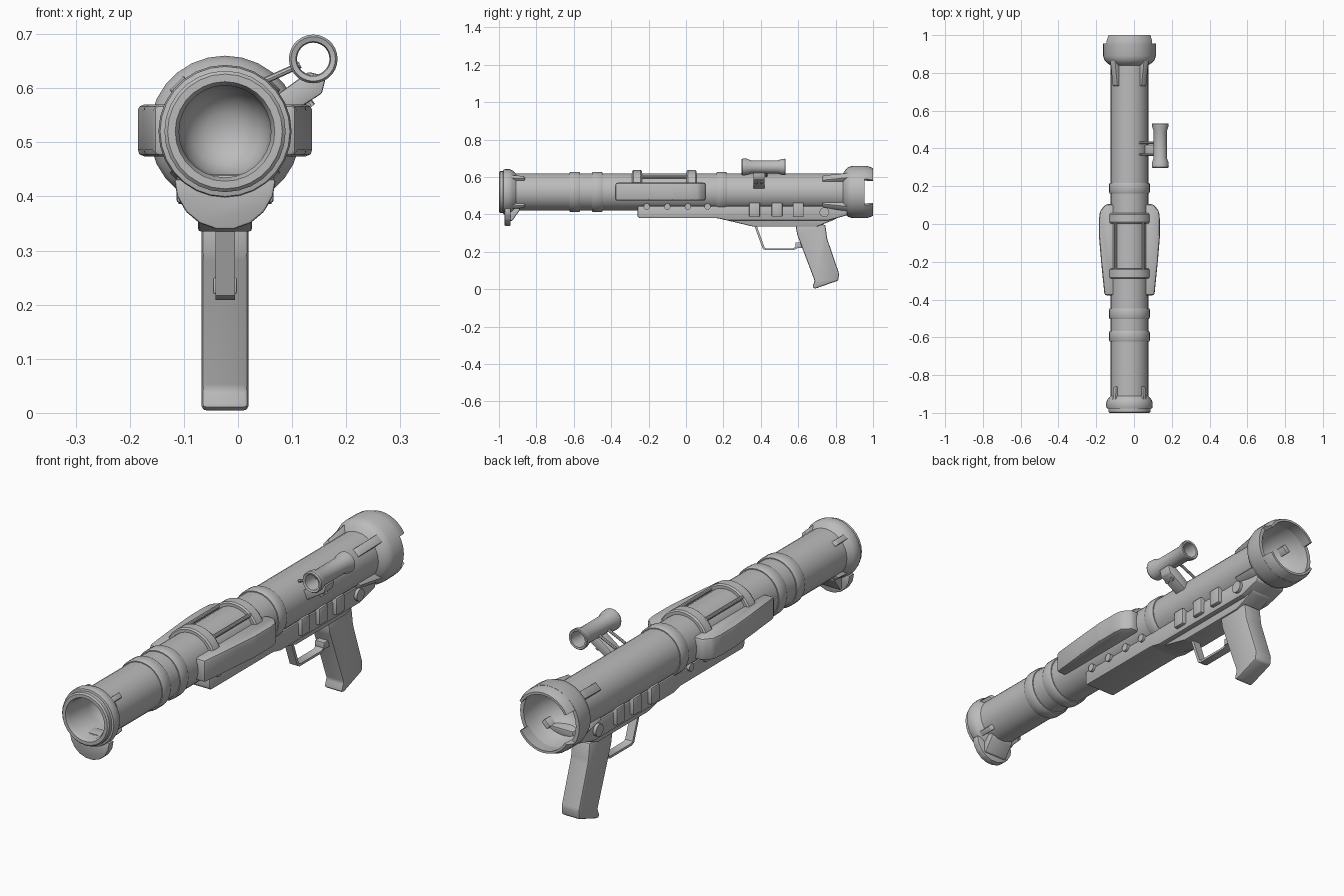
import bpy, bmesh, math
from mathutils import Matrix, Vector

if "Cube" in bpy.data.objects:
    bpy.data.objects.remove(bpy.data.objects["Cube"])

AX, AZ = -0.024, 0.52          # tube axis
TUBE = 0.10                    # tube radius

grey = bpy.data.materials.new("plain_grey")
grey.use_nodes = True
grey.diffuse_color = (0.5, 0.5, 0.5, 1)
grey.node_tree.nodes["Principled BSDF"].inputs["Base Color"].default_value = (0.5, 0.5, 0.5, 1)


def finish(name, bm, angle=35):
    bmesh.ops.remove_doubles(bm, verts=bm.verts, dist=1e-5)
    bmesh.ops.recalc_face_normals(bm, faces=bm.faces)
    mesh = bpy.data.meshes.new(name)
    bm.to_mesh(mesh)
    bm.free()
    mesh.materials.append(grey)
    ob = bpy.data.objects.new(name, mesh)
    bpy.context.collection.objects.link(ob)
    bpy.ops.object.select_all(action='DESELECT')
    ob.select_set(True)
    bpy.context.view_layer.objects.active = ob
    bpy.ops.object.shade_smooth_by_angle(angle=math.radians(angle))
    return ob


def lathe(name, profile, closed=True, start=0, end=360, cx=AX, cz=AZ, steps=28):
    """Turn a (radius, y) profile around a line parallel to y."""
    bm = bmesh.new()
    full = end - start == 360
    rows = []
    for i in range(steps + (0 if full else 1)):
        a = math.radians(start + (end - start) * i / steps)
        rows.append([bm.verts.new((cx + r * math.cos(a), y, cz + r * math.sin(a)))
                     for r, y in profile])
    n = len(profile)
    for i in range(steps):
        a, b = rows[i], rows[(i + 1) % len(rows)]
        for j in range(n if closed else n - 1):
            k = (j + 1) % n
            quad = [a[j], a[k], b[k], b[j]]
            if profile[j][0] == 0:
                quad.pop(0)
            elif profile[k][0] == 0:
                quad.pop(1)
            bm.faces.new(quad)
    if not full:
        bm.faces.new(rows[0])
        bm.faces.new(rows[-1])
    return finish(name, bm)


def prism(name, pts, axis, lo, hi, bevel=0.0, turn=0):
    """Extrude a flat outline along x, y or z; turn spins it about the tube axis."""
    place = {"x": lambda p, t: (t, p[0], p[1]),
             "y": lambda p, t: (p[0], t, p[1]),
             "z": lambda p, t: (p[0], p[1], t)}[axis]
    bm = bmesh.new()
    a = [bm.verts.new(place(p, lo)) for p in pts]
    b = [bm.verts.new(place(p, hi)) for p in pts]
    bm.faces.new(a)
    bm.faces.new(b)
    for i in range(len(pts)):
        k = (i + 1) % len(pts)
        bm.faces.new((a[i], a[k], b[k], b[i]))
    bmesh.ops.recalc_face_normals(bm, faces=bm.faces)
    if bevel:
        bmesh.ops.bevel(bm, geom=bm.edges[:], offset=bevel, segments=2,
                        affect='EDGES', profile=0.5, clamp_overlap=True)
    if turn:
        bmesh.ops.transform(bm, matrix=Matrix.Rotation(math.radians(turn), 4, 'Y'), verts=bm.verts)
        bmesh.ops.translate(bm, vec=(AX, 0, AZ), verts=bm.verts)
    return finish(name, bm)


def box(name, x, y, z, bevel=0.0):
    return prism(name, [(x[0], y[0]), (x[1], y[0]), (x[1], y[1]), (x[0], y[1])],
                 "z", z[0], z[1], bevel)


def rod(name, p, q, r, sides=10):
    p, q = Vector(p), Vector(q)
    bm = bmesh.new()
    bmesh.ops.create_cone(bm, cap_ends=True, segments=sides, radius1=r, radius2=r,
                          depth=(q - p).length)
    turn = (q - p).to_track_quat('Z', 'Y').to_matrix().to_4x4()
    bmesh.ops.transform(bm, matrix=Matrix.Translation((p + q) / 2) @ turn, verts=bm.verts)
    return finish(name, bm)


# Main tube with muzzle, bore, flared rear bell and dished exhaust
lathe("main_tube", [
    (0, -0.75), (0.035, -0.756), (0.062, -0.775), (0.08, -0.81), (0.085, -0.86),
    (0.085, -0.985), (0.092, -1), (0.106, -1), (0.112, -0.994), (0.112, -0.978),
    (0.12, -0.976), (0.123, -0.965), (0.123, -0.945), (0.117, -0.93), (TUBE, -0.91),
    (TUBE, 0.84), (0.118, 0.852), (0.133, 0.868), (0.14, 0.89), (0.14, 0.955),
    (0.124, 0.955), (0.12, 0.92), (0.105, 0.86), (0.07, 0.815), (0.035, 0.797), (0, 0.79)],
    closed=False)

# Rear lips above and below the exhaust
for side, start in (("upper", 30), ("lower", 210)):
    lathe(side + "_rear_lip", [(0.139, 0.945), (0.139, 0.97), (0.128, 1), (0.118, 1),
                               (0.122, 0.945)], start=start, end=start + 120, steps=12)

# Clamp bands round the tube
for i, y in enumerate((-0.595, -0.475, 0.19)):
    lathe(f"tube_band_{i + 1}", [(0.095, y - 0.028), (0.104, y - 0.028), (0.108, y - 0.02),
                                 (0.108, y + 0.02), (0.104, y + 0.028), (0.095, y + 0.028)])

# Raised straps over the carry section, joined by rods
for i, y in enumerate((-0.262, 0.03)):
    lathe(f"top_strap_{i + 1}", [(0.095, y - 0.027), (0.112, y - 0.027), (0.117, y - 0.02),
                                 (0.117, y + 0.02), (0.112, y + 0.027), (0.095, y + 0.027)],
          start=15, end=165, steps=16)
for side, s in (("left", 1), ("right", -1)):
    rod(side + "_strap_rod", (AX + s * 0.073, -0.25, AZ + 0.081),
        (AX + s * 0.073, 0.02, AZ + 0.081), 0.008)

# Fins at the muzzle and at the bell, four of each
for i in range(4):
    turn = 45 + 90 * i
    prism(f"muzzle_fin_{i + 1}", [(-0.95, 0.09), (-0.95, 0.117), (-0.87, 0.112), (-0.855, 0.09)],
          "x", -0.011, 0.011, 0.002, turn)
    prism(f"bell_fin_{i + 1}", [(0.725, 0.09), (0.735, 0.109), (0.83, 0.122), (0.88, 0.13),
                                (0.88, 0.09)], "x", -0.018, 0.018, 0.003, turn)

# Rounded lug under the muzzle, with a sloping web behind it
arc = [(AX + 0.094 * math.cos(math.radians(a)), 0.432 + 0.094 * math.sin(math.radians(a)))
       for a in range(180, 361, 20)]
prism("muzzle_lug", arc, "y", -0.97, -0.937, 0.005)
prism("lug_web", [(-0.945, 0.44), (-0.945, 0.365), (-0.93, 0.365), (-0.89, 0.42), (-0.89, 0.44)],
      "x", AX - 0.055, AX + 0.055, 0.005)

# Lower rail and the deeper trigger housing
prism("lower_rail", [(-0.26, 0.445), (-0.26, 0.39), (-0.25, 0.38), (0.17, 0.38), (0.22, 0.368),
                     (0.76, 0.368), (0.86, 0.395), (0.87, 0.445)],
      "x", AX - 0.073, AX + 0.073, 0.008)
prism("trigger_housing", [(0.16, 0.4), (0.17, 0.38), (0.36, 0.335), (0.70, 0.335),
                          (0.80, 0.375), (0.82, 0.4)], "x", AX - 0.05, AX + 0.05, 0.006)

for side, s in (("left", 1), ("right", -1)):
    # Swollen side panel: plan outline with rounded edges
    plan = [(0.08, 0.105), (0.125, 0.105), (0.156, 0.07), (0.161, 0.03), (0.161, -0.07),
            (0.15, -0.2), (0.132, -0.378), (0.08, -0.378)]
    prism(side + "_side_panel", [(AX + s * x, y) for x, y in plan], "z", 0.474, 0.57, 0.012)
    # Rail studs, vent blocks and pivot pin
    for i, y in enumerate((-0.21, -0.10, 0.01, 0.115)):
        rod(f"{side}_rail_stud_{i + 1}", (AX + s * 0.05, y, 0.442),
            (AX + s * 0.084, y, 0.442), 0.017, 12)
    for i, y in enumerate((0.367, 0.487, 0.6)):
        xs = sorted((AX + s * 0.05, AX + s * 0.09))
        box(f"{side}_vent_block_{i + 1}", xs, (y - 0.029, y + 0.029), (0.388, 0.462), 0.006)
    rod(side + "_pivot_pin", (AX + s * 0.05, 0.74, 0.412), (AX + s * 0.086, 0.74, 0.412), 0.026, 16)

# Raked pistol grip
prism("pistol_grip", [(0.585, 0.345), (0.745, 0.345), (0.755, 0.27), (0.818, 0.085),
                      (0.815, 0.047), (0.69, 0.003), (0.675, 0.01), (0.688, 0.045),
                      (0.595, 0.29)], "x", AX - 0.043, AX + 0.043, 0.012)

# Trigger guard strip and its rear tab
outer = [(0.365, 0.34), (0.41, 0.217), (0.425, 0.209), (0.575, 0.209), (0.625, 0.235)]
inner = [(0.62, 0.246), (0.572, 0.219), (0.428, 0.219), (0.42, 0.224), (0.378, 0.34)]
prism("trigger_guard", outer + inner, "x", AX - 0.018, AX + 0.018)
box("guard_tab", (AX - 0.022, AX + 0.022), (0.585, 0.63), (0.22, 0.25), 0.003)

# Hollow sight tube with flared ends
lathe("sight_tube", [(0.032, 0.3), (0.041, 0.297), (0.045, 0.303), (0.044, 0.325), (0.035, 0.35),
                     (0.035, 0.49), (0.043, 0.515), (0.044, 0.53), (0.041, 0.533), (0.033, 0.532),
                     (0.03, 0.48), (0.03, 0.36)], cx=0.139, cz=0.654)

# Sight bracket, stay rods and bolts
prism("sight_bracket", [(0.04, 0.56), (0.06, 0.53), (0.1, 0.555), (0.155, 0.59), (0.163, 0.622),
                        (0.13, 0.63), (0.075, 0.59)], "y", 0.36, 0.42, 0.004)
for i, y in enumerate((0.368, 0.43)):
    rod(f"sight_stay_{i + 1}", (0.03, y, 0.605), (0.115, y, 0.643), 0.006, 8)
for i, y in enumerate((0.375, 0.405)):
    rod(f"bracket_bolt_{i + 1}", (0.118, y, 0.59), (0.136, y, 0.566), 0.008, 8)
